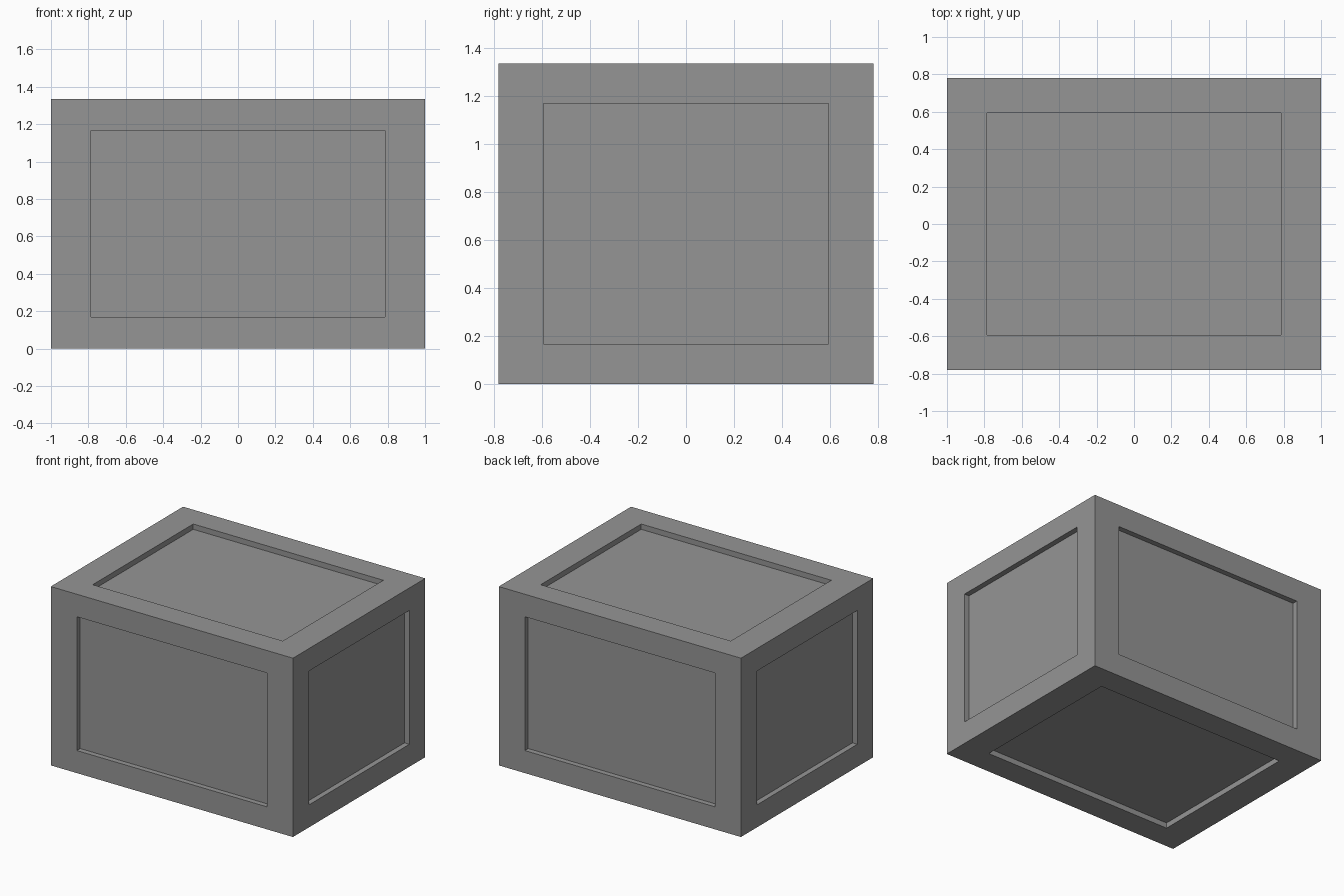
import bpy
import bmesh
from mathutils import Vector

default = bpy.data.objects.get("Cube")
if default:
    bpy.data.objects.remove(default, do_unlink=True)

SIZE = Vector((2.0, 1.56, 1.335))      # outer dimensions
MARGIN = Vector((0.215, 0.187, 0.168)) # frame width along each axis
DEPTH = 0.04                           # how far the panels sink in

# Plain grey material
grey = bpy.data.materials.new("plain_grey")
grey.use_nodes = True
colour = (0.3, 0.3, 0.3, 1.0)
grey.diffuse_color = colour
grey.node_tree.nodes["Principled BSDF"].inputs["Base Color"].default_value = colour

# Outer box
bm = bmesh.new()
bmesh.ops.create_cube(bm, size=1.0)
for v in bm.verts:
    v.co = Vector(c * s for c, s in zip(v.co, SIZE))
bm.normal_update()

# Recessed panel on each side: inset a frame, then sink the middle
for face in list(bm.faces):
    normal = face.normal.copy()
    bmesh.ops.inset_individual(bm, faces=[face], thickness=0.1)
    for v in face.verts:
        for i in range(3):
            if abs(normal[i]) < 0.5:
                edge = SIZE[i] / 2 - MARGIN[i]
                v.co[i] = edge if v.co[i] > 0 else -edge
    panel = bmesh.ops.extrude_discrete_faces(bm, faces=[face])["faces"][0]
    bmesh.ops.translate(bm, verts=panel.verts, vec=-normal * DEPTH)

bmesh.ops.translate(bm, verts=bm.verts, vec=(0, 0, SIZE.z / 2))
bmesh.ops.recalc_face_normals(bm, faces=bm.faces)

mesh = bpy.data.meshes.new("panelled_crate")
bm.to_mesh(mesh)
bm.free()
mesh.materials.append(grey)
crate = bpy.data.objects.new("panelled_crate", mesh)
bpy.context.collection.objects.link(crate)
